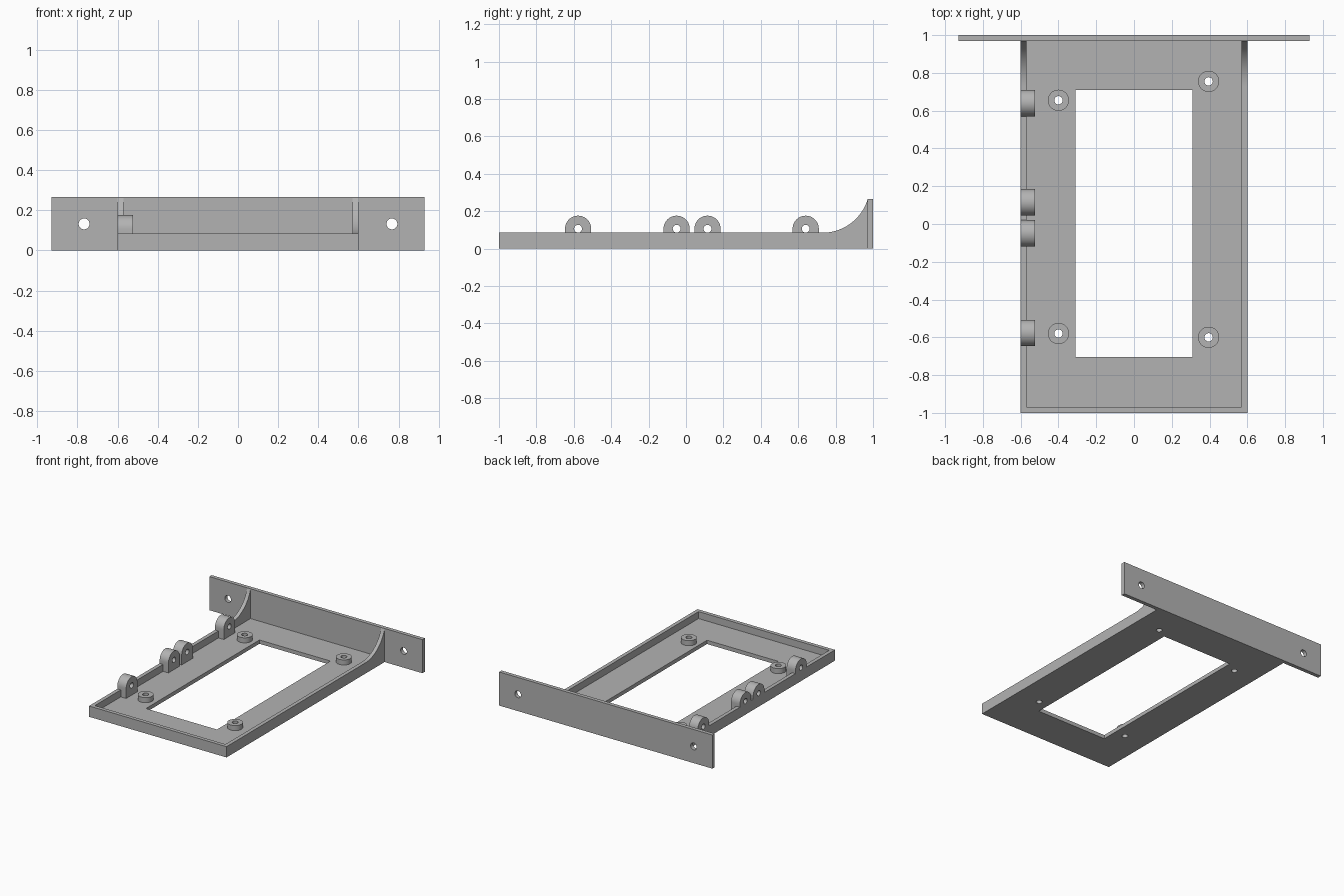
import bpy, bmesh
from math import pi, sin, cos, asin
from mathutils import Vector, Matrix

if "Cube" in bpy.data.objects:
    bpy.data.objects.remove(bpy.data.objects["Cube"])

grey = bpy.data.materials.new("plain grey")
grey.use_nodes = True
COLOUR = (0.45, 0.45, 0.45, 1)
grey.diffuse_color = COLOUR
grey.node_tree.nodes["Principled BSDF"].inputs["Base Color"].default_value = COLOUR


def finish(name, bm):
    bmesh.ops.recalc_face_normals(bm, faces=bm.faces)
    mesh = bpy.data.meshes.new(name)
    bm.to_mesh(mesh)
    bm.free()
    mesh.materials.append(grey)
    obj = bpy.data.objects.new(name, mesh)
    bpy.context.collection.objects.link(obj)
    return obj


def box(name, low, high):
    low, high = Vector(low), Vector(high)
    bm = bmesh.new()
    bmesh.ops.create_cube(bm, size=1)
    bmesh.ops.scale(bm, vec=high - low, verts=bm.verts)
    bmesh.ops.translate(bm, vec=(low + high) / 2, verts=bm.verts)
    return finish(name, bm)


def cylinder(name, centre, radius, depth, axis="Z"):
    turn = {"X": Matrix.Rotation(pi / 2, 4, "Y"),
            "Y": Matrix.Rotation(pi / 2, 4, "X"), "Z": Matrix()}[axis]
    bm = bmesh.new()
    bmesh.ops.create_cone(bm, cap_ends=True, segments=40, radius1=radius,
                          radius2=radius, depth=depth,
                          matrix=Matrix.Translation(centre) @ turn)
    return finish(name, bm)


def side_profile(name, points, x0, x1):
    """Extrude a (y, z) outline along x."""
    bm = bmesh.new()
    face = bm.faces.new([bm.verts.new((x0, y, z)) for y, z in points])
    out = bmesh.ops.extrude_face_region(bm, geom=[face])
    moved = [g for g in out["geom"] if isinstance(g, bmesh.types.BMVert)]
    bmesh.ops.translate(bm, vec=(x1 - x0, 0, 0), verts=moved)
    return finish(name, bm)


def combine(target, tool, operation):
    mod = target.modifiers.new("combine", "BOOLEAN")
    mod.operation, mod.solver, mod.object = operation, "EXACT", tool
    bpy.context.view_layer.objects.active = target
    bpy.ops.object.modifier_apply(modifier=mod.name)
    bpy.data.objects.remove(tool)


W, T = 0.6, 0.03            # tray half width, wall thickness
RIM, FLOOR, TOP = 0.085, 0.03, 0.265
BACK = 1 - T                # front face of the mounting plate

# Tray floor and front rim
tray = box("tray", (-W, -1, 0), (W, BACK, FLOOR))
combine(tray, box("front_rim", (-W, -1, 0), (W, -1 + T, RIM)), "UNION")

# Side rims sweep up in an arc to brace the mounting plate
start, rise = 0.73, TOP - RIM - 0.005
run = BACK - start
radius = (run ** 2 + rise ** 2) / (2 * rise)
sweep = asin(run / radius)
arc = [(start + radius * sin(sweep * i / 20),
        RIM + radius * (1 - cos(sweep * i / 20))) for i in range(21)]
outline = [(-1, 0), (-1, RIM)] + arc + [(BACK, 0)]
for x in (-W, W - T):
    combine(tray, side_profile("side_rim", outline, x, x + T), "UNION")

# Round-topped hinge ears along the right rim
EAR_R, EAR_Z = 0.07, 0.106
ears = (-0.577, -0.05, 0.115, 0.64)
for y in ears:
    dome = [(y + EAR_R * cos(pi * i / 20), EAR_Z + EAR_R * sin(pi * i / 20))
            for i in range(21)]
    ear = side_profile("ear", dome + [(y - EAR_R, 0.01), (y + EAR_R, 0.01)],
                       -W, -W + 0.077)
    combine(tray, ear, "UNION")

# Screw bosses
bosses = ((-0.4, 0.655), (0.395, 0.755), (-0.4, -0.58), (0.395, -0.6))
for x, y in bosses:
    combine(tray, cylinder("boss", (x, y, 0.04), 0.056, 0.06), "UNION")

# Window and drilled holes
combine(tray, box("window", (-0.31, -0.705, -1), (0.31, 0.71, 1)), "DIFFERENCE")
for x, y in bosses:
    combine(tray, cylinder("bore", (x, y, 0), 0.022, 1), "DIFFERENCE")
for y in ears:
    combine(tray, cylinder("pin_hole", (-W, y, EAR_Z), 0.021, 0.4, "X"), "DIFFERENCE")

# Mounting plate with two screw holes
plate = box("mounting_plate", (-0.93, BACK, 0), (0.93, 1, TOP))
for x in (-0.767, 0.767):
    combine(plate, cylinder("screw_hole", (x, 1, 0.132), 0.027, 0.4, "Y"), "DIFFERENCE")

for obj in (tray, plate):
    bpy.ops.object.select_all(action="DESELECT")
    obj.select_set(True)
    bpy.context.view_layer.objects.active = obj
    bpy.ops.object.shade_smooth_by_angle(angle=pi / 6)
